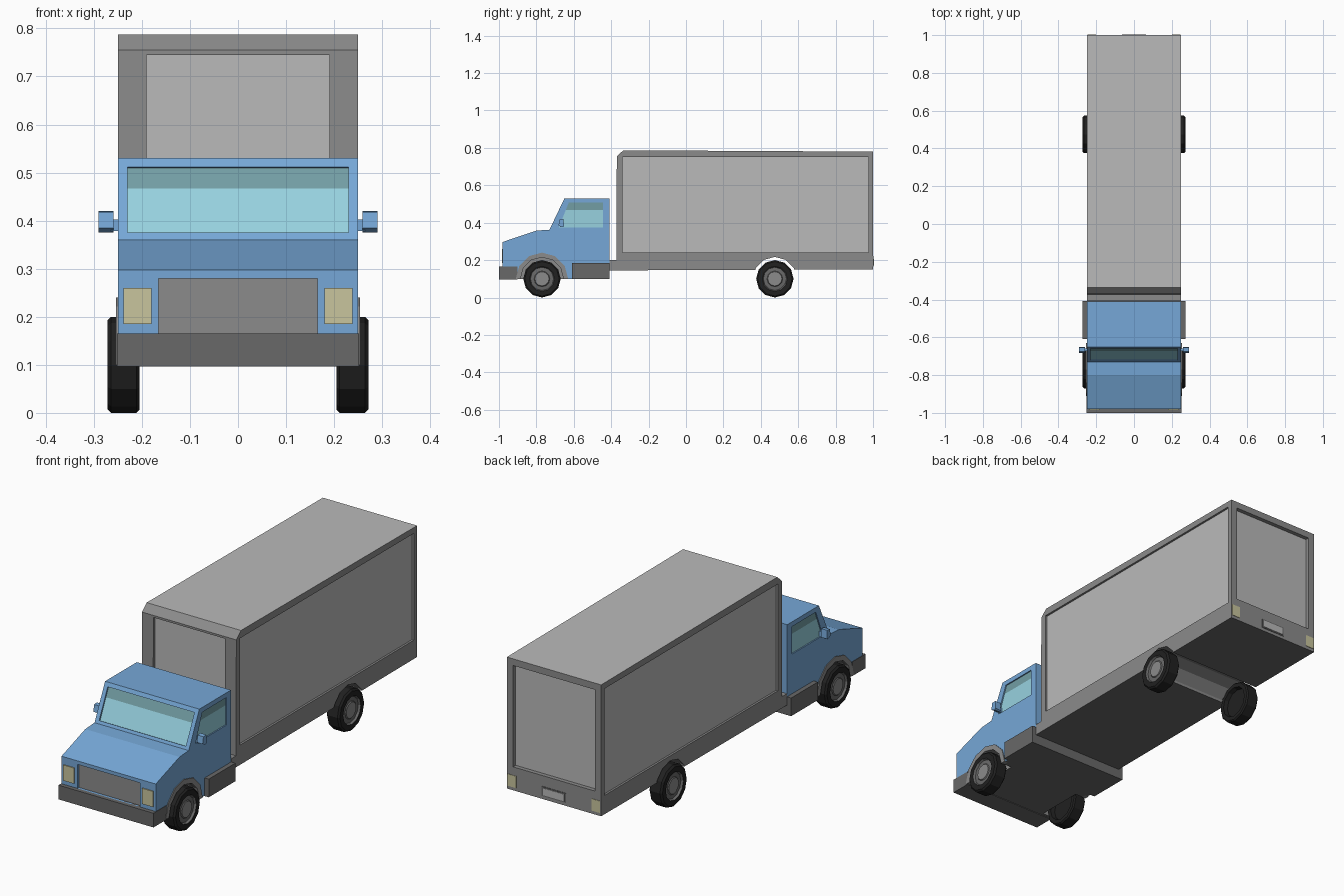
import bpy, bmesh, math
from mathutils import Vector

if "Cube" in bpy.data.objects:
    bpy.data.objects.remove(bpy.data.objects["Cube"])

def mat(name, r, g, b):
    m = bpy.data.materials.new(name)
    m.diffuse_color = (r, g, b, 1)
    m.use_nodes = True
    m.node_tree.nodes["Principled BSDF"].inputs["Base Color"].default_value = m.diffuse_color
    return m

BLUE = mat("cab_blue", 0.18, 0.39, 0.68)
LIGHT = mat("panel_light_grey", 0.49, 0.49, 0.49)
MID = mat("trim_grey", 0.26, 0.26, 0.26)
DARK = mat("dark_grey", 0.14, 0.14, 0.14)
TYRE = mat("tyre_black", 0.015, 0.015, 0.015)
GLASS = mat("glass", 0.31, 0.64, 0.74)
TINT = mat("tinted_glass", 0.17, 0.34, 0.37)
LAMP = mat("lamp_yellow", 0.58, 0.56, 0.34)

def finish(name, bm, mats):
    bmesh.ops.recalc_face_normals(bm, faces=bm.faces)
    me = bpy.data.meshes.new(name)
    bm.to_mesh(me)
    bm.free()
    for m in mats:
        me.materials.append(m)
    ob = bpy.data.objects.new(name, me)
    bpy.context.collection.objects.link(ob)
    return ob

def prism(name, pts, x0, x1, *mats):
    """Side profile of (y, z) points extruded from x0 to x1."""
    bm = bmesh.new()
    a = [bm.verts.new((x0, y, z)) for y, z in pts]
    b = [bm.verts.new((x1, y, z)) for y, z in pts]
    bm.faces.new(a)
    bm.faces.new(b)
    n = len(pts)
    for i in range(n):
        j = (i + 1) % n
        bm.faces.new((a[i], a[j], b[j], b[i]))
    return finish(name, bm, mats)

def box(name, x0, x1, y0, y1, z0, z1, *mats):
    return prism(name, [(y0, z0), (y1, z0), (y1, z1), (y0, z1)], x0, x1, *mats)

def circle(cy, cz, r, n=12):
    return [(cy + r * math.cos(2 * math.pi * i / n), cz + r * math.sin(2 * math.pi * i / n))
            for i in range(n)]

def cut(ob, cutters):
    bpy.context.view_layer.objects.active = ob
    for c in cutters:
        m = ob.modifiers.new("cut", 'BOOLEAN')
        m.operation, m.solver, m.object = 'DIFFERENCE', 'EXACT', c
        bpy.ops.object.modifier_apply(modifier=m.name)
    for c in cutters:
        bpy.data.objects.remove(c, do_unlink=True)

def paint(ob, mats, rule):
    ob.data.materials.clear()
    for m in mats:
        ob.data.materials.append(m)
    for p in ob.data.polygons:
        p.material_index = mats.index(rule(p.center, p.normal))

FRONT_Y, REAR_Y, AXLE_Z = -0.77, 0.475, 0.1

# Cargo box with recessed panels and a rear wheel channel
cargo = prism("cargo_box", [(-0.408, 0.145), (-0.408, 0.2), (-0.372, 0.2), (-0.37, 0.755),
                            (-0.335, 0.787), (1.0, 0.78), (1.0, 0.15)], -0.25, 0.25)
cutters = [prism("cutter", circle(REAR_Y, AXLE_Z, 0.117), -0.4, 0.4),
           box("cutter", -0.19, 0.19, -0.5, -0.357, 0.24, 0.745),
           box("cutter", -0.217, 0.217, 0.98, 1.1, 0.262, 0.748)]
for s in (-1, 1):
    cutters.append(box("cutter", s * 0.24, s * 0.3, -0.34, 0.975, 0.24, 0.752))
cut(cargo, cutters)

def cargo_rule(c, n):
    if n.z < -0.9 and c.z < 0.2:
        return DARK
    if n.z > 0.9 and c.z > 0.77:
        return LIGHT
    if abs(n.x) > 0.9 and 0.235 < abs(c.x) < 0.245 and c.z > 0.3:
        return LIGHT
    if abs(n.y) > 0.9 and abs(c.x) < 0.1 and c.z > 0.3 and -0.365 < c.y < 0.99:
        return LIGHT
    return MID
paint(cargo, [MID, LIGHT, DARK], cargo_rule)

# Rear lamps and blank plate
for s in (-1, 1):
    box("rear_lamp", s * 0.2, s * 0.245, 0.996, 1.002, 0.165, 0.222, LAMP)
box("plate_surround", -0.064, 0.064, 0.996, 1.002, 0.165, 0.211, DARK)
box("rear_plate", -0.056, 0.056, 0.996, 1.004, 0.171, 0.205, LIGHT)

# Windscreen slab along the sloping cab front, between depths d0 and d1
def screen(name, half, z0, z1, d0, d1, *mats):
    base, along, inward = Vector((-0.73, 0.36)), Vector((0.08, 0.17)), Vector((0.905, -0.426))
    p = [base + along * ((z - 0.36) / 0.17) for z in (z0, z1)]
    pts = [p[0] + inward * d0, p[1] + inward * d0, p[1] + inward * d1, p[0] + inward * d1]
    return prism(name, [tuple(v) for v in pts], -half, half, *mats)

# Cab with wheel wells, window recesses and grille recess
cab = prism("cab", [(-0.98, 0.1), (-0.98, 0.297), (-0.8, 0.358), (-0.73, 0.362),
                    (-0.65, 0.53), (-0.41, 0.53), (-0.41, 0.1)], -0.25, 0.25)
side_window = [(-0.68, 0.375), (-0.445, 0.375), (-0.445, 0.507), (-0.627, 0.507)]
cutters = [screen("cutter", 0.23, 0.375, 0.512, -0.05, 0.012),
           box("cutter", -0.165, 0.165, -1.1, -0.968, 0.165, 0.28)]
for s in (-1, 1):
    cutters.append(prism("cutter", circle(FRONT_Y, AXLE_Z, 0.117), s * 0.195, s * 0.4))
    cutters.append(prism("cutter", side_window, s * 0.24, s * 0.3))
cut(cab, cutters)

def cab_rule(c, n):
    if n.z < -0.9 and c.z < 0.15:
        return DARK
    if n.y < -0.9 and -0.972 < c.y < -0.96 and abs(c.x) < 0.1:
        return MID
    if c.z < 0.24 and math.hypot(c.y - FRONT_Y, c.z - AXLE_Z) < 0.12 and abs(c.x) < 0.249:
        return MID
    return BLUE
paint(cab, [BLUE, DARK, MID], cab_rule)

# Glass with a tinted upper band
screen("windscreen", 0.23, 0.375, 0.47, 0.007, 0.014, GLASS)
screen("windscreen_tint", 0.23, 0.47, 0.512, 0.007, 0.014, TINT)
split = -0.68 + 0.053 * (0.468 - 0.375) / 0.132
for s in (-1, 1):
    prism("side_glass", [side_window[0], side_window[1], (-0.445, 0.468), (split, 0.468)],
          s * 0.238, s * 0.244, GLASS)
    prism("side_glass_tint", [(split, 0.468), (-0.445, 0.468), side_window[2], side_window[3]],
          s * 0.238, s * 0.244, TINT)

# Bumper, side steps, headlights
box("bumper", -0.252, 0.252, -1.0, -0.9, 0.097, 0.165, DARK)
box("side_steps", -0.272, 0.272, -0.61, -0.408, 0.098, 0.185, DARK)
for s in (-1, 1):
    box("headlight", s * 0.18, s * 0.238, -0.985, -0.977, 0.185, 0.26, LAMP)

# Front wheel arch trim and mirrors
def arc(r):
    return [(FRONT_Y + r * math.cos(math.pi * i / 6), AXLE_Z + r * math.sin(math.pi * i / 6))
            for i in range(7)]
for s in (-1, 1):
    prism("wheel_arch", arc(0.14) + arc(0.115)[::-1], s * 0.235, s * 0.254, MID)
    box("mirror_arm", s * 0.24, s * 0.265, -0.672, -0.66, 0.378, 0.402, BLUE)
    prism("mirror", [(-0.682, 0.385), (-0.66, 0.375), (-0.652, 0.38), (-0.655, 0.42), (-0.676, 0.418)],
          s * 0.259, s * 0.29, BLUE)

# Wheels: lathe profile of (x, radius) with a material index per strip
PROFILE = [(0.225, 0.0), (0.225, 0.07), (0.205, 0.075), (0.205, 0.094), (0.211, 0.1), (0.264, 0.1),
           (0.272, 0.092), (0.272, 0.067), (0.262, 0.062), (0.264, 0.042), (0.268, 0.038), (0.268, 0.0)]
STRIPS = [0, 0, 0, 0, 0, 0, 0, 1, 1, 1, 2]

def wheel(name, cy, s, n=12):
    bm = bmesh.new()
    rings = []
    for x, r in PROFILE:
        if r == 0:
            rings.append([bm.verts.new((s * x, cy, AXLE_Z))] * n)
        else:
            rings.append([bm.verts.new((s * x, y, z)) for y, z in circle(cy, AXLE_Z, r, n)])
    for k, m in enumerate(STRIPS):
        a, b = rings[k], rings[k + 1]
        for i in range(n):
            j = (i + 1) % n
            f = bm.faces.new(list(dict.fromkeys((a[i], a[j], b[j], b[i]))))
            f.material_index = m
    return finish(name, bm, [TYRE, DARK, MID])

for s in (-1, 1):
    wheel("front_wheel", FRONT_Y, s)
    wheel("rear_wheel", REAR_Y, s)
